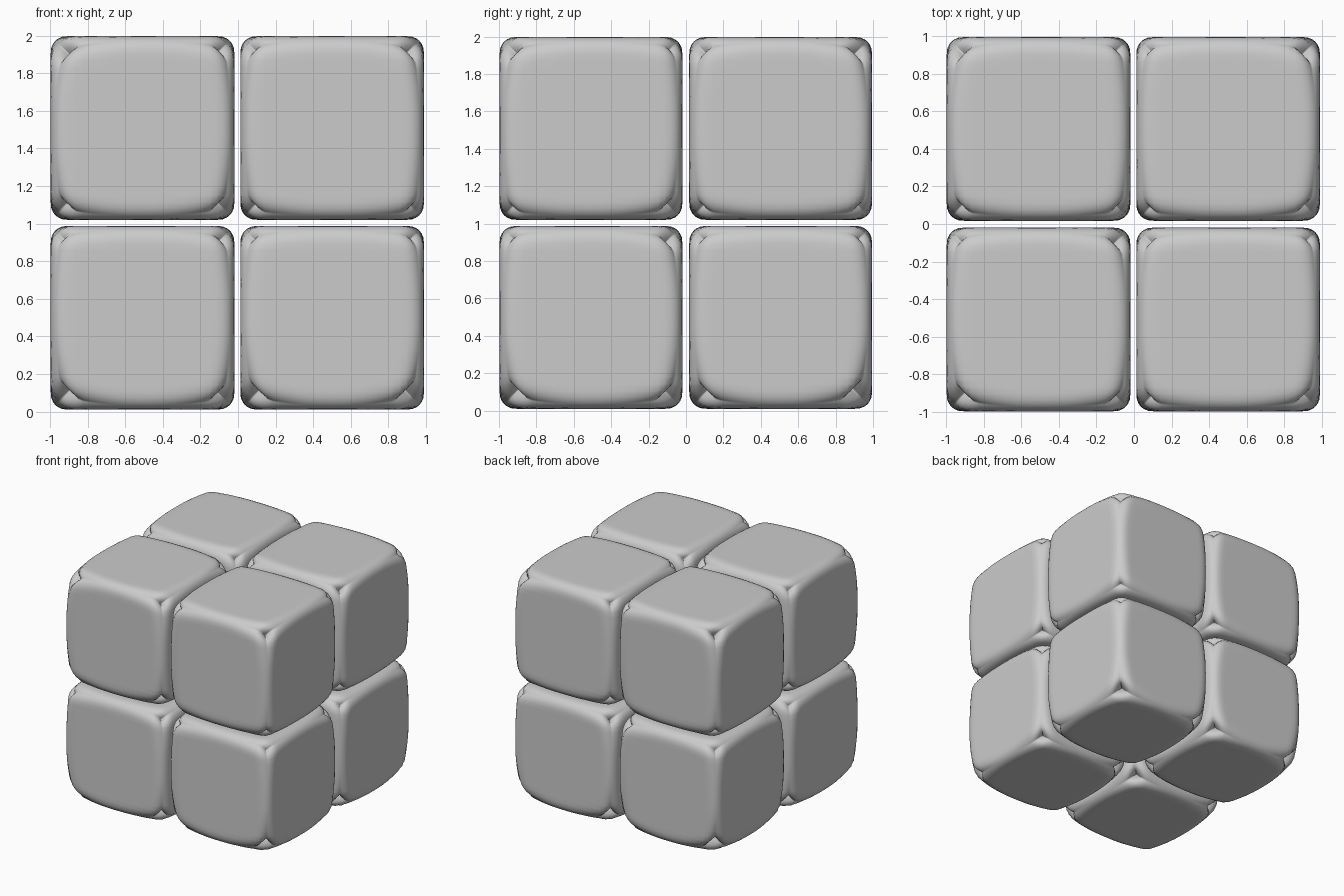
import bpy, bmesh, random
from mathutils import Vector

if "Cube" in bpy.data.objects:
    bpy.data.objects.remove(bpy.data.objects["Cube"])

random.seed(4)
HALF = 0.489
EDGE_R = 0.085   # softness along the edges


def soft_block(name, center, outward):
    # worn corners: larger rounding on the outside and underneath
    corners = {}
    for sx in (-1, 1):
        for sy in (-1, 1):
            for sz in (-1, 1):
                s = (sx, sy, sz)
                r = 0.20 + random.uniform(-0.03, 0.05)
                if s == outward:
                    r += 0.05
                if sz < 0 and outward[2] < 0:
                    r += 0.08
                corners[s] = r

    bm = bmesh.new()
    bmesh.ops.create_cube(bm, size=2)
    bmesh.ops.subdivide_edges(bm, edges=bm.edges[:], cuts=23, use_grid_fill=True)
    for v in bm.verts:
        # denser rows close to the edges
        u = [(1 if c >= 0 else -1) * (1 - (1 - min(1, abs(c))) ** 1.5) for c in v.co]
        sign = tuple(1 if c >= 0 else -1 for c in u)
        w = abs(u[0] * u[1] * u[2]) ** 2.5
        r = EDGE_R + (corners[sign] - EDGE_R) * w
        p = Vector(u) * HALF
        lim = HALF - r
        inner = Vector([max(-lim, min(lim, c)) for c in p])
        v.co = inner + (p - inner).normalized() * r
    bmesh.ops.recalc_face_normals(bm, faces=bm.faces[:])
    for f in bm.faces:
        f.smooth = True
    me = bpy.data.meshes.new(name)
    bm.to_mesh(me)
    bm.free()
    ob = bpy.data.objects.new(name, me)
    ob.location = center
    bpy.context.collection.objects.link(ob)


# 2 x 2 x 2 stack with thin gaps
for z, level in ((0.499, "lower"), (1.509, "upper")):
    for y, depth in ((-0.508, "front"), (0.506, "back")):
        for x, side in ((-0.508, "left"), (0.501, "right")):
            outward = (1 if x > 0 else -1, 1 if y > 0 else -1, 1 if z > 1 else -1)
            soft_block(f"{level}_{depth}_{side}_block", (x, y, z), outward)
